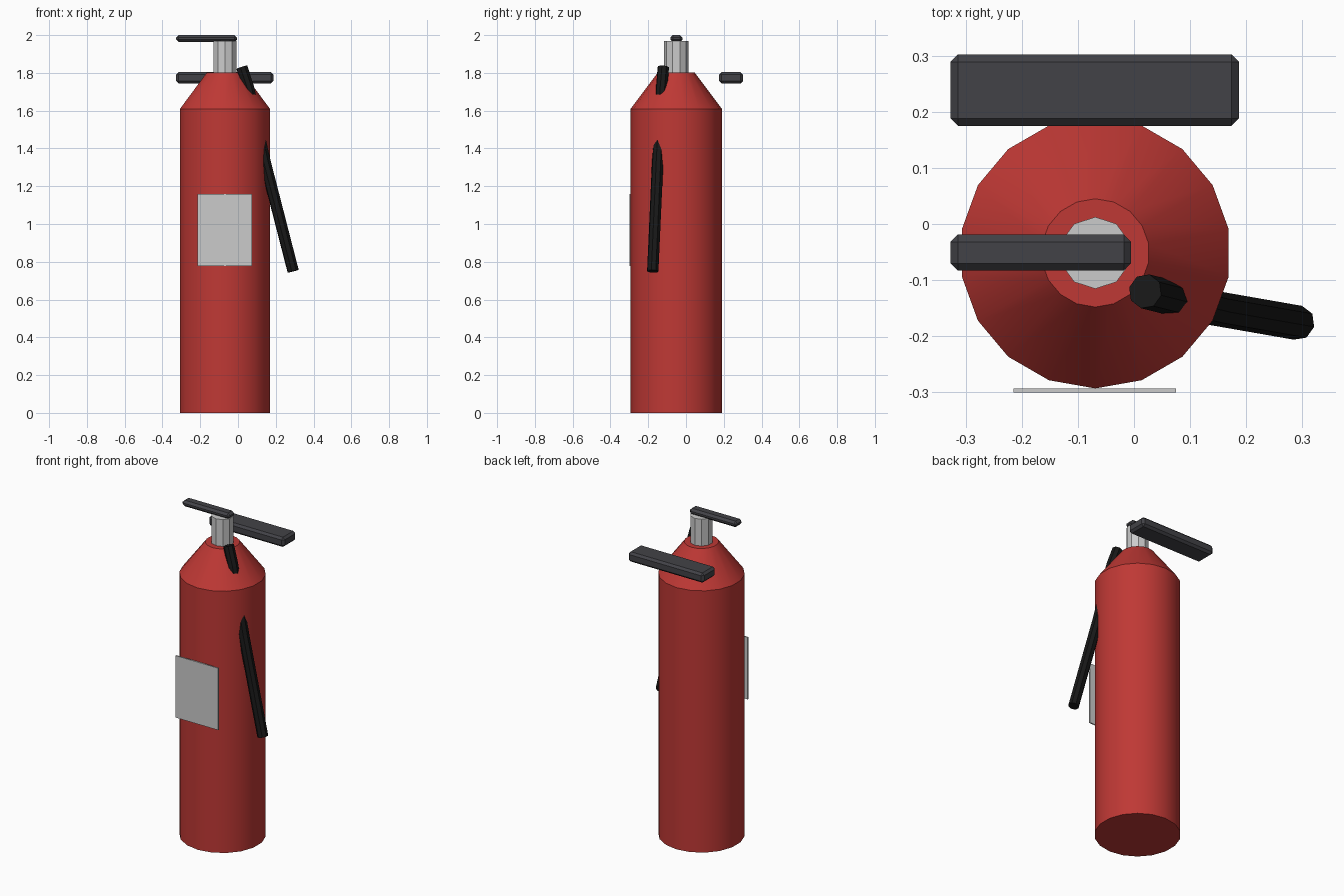
import bpy, bmesh, math

if "Cube" in bpy.data.objects:
    bpy.data.objects.remove(bpy.data.objects["Cube"])


def material(name, rgb):
    m = bpy.data.materials.new(name)
    m.diffuse_color = (*rgb, 1)
    m.use_nodes = True
    m.node_tree.nodes["Principled BSDF"].inputs["Base Color"].default_value = m.diffuse_color
    return m


RED = material("red_paint", (0.52, 0.04, 0.035))
DARK = material("dark_plastic", (0.055, 0.055, 0.063))
BLACK = material("black_rubber", (0.009, 0.009, 0.009))
CX, CY = -0.069, -0.0515    # axis of the bottle


def add_object(name, bm, mat=None):
    bmesh.ops.recalc_face_normals(bm, faces=bm.faces)
    me = bpy.data.meshes.new(name)
    bm.to_mesh(me)
    bm.free()
    ob = bpy.data.objects.new(name, me)
    bpy.context.collection.objects.link(ob)
    if mat:
        me.materials.append(mat)
    return ob


def lathe(name, profile, sides, mat=None):
    """Stack of n-gon rings (radius, z), capped at both ends."""
    bm = bmesh.new()
    rings = []
    for r, z in profile:
        angles = [math.pi / 2 + math.tau * i / sides for i in range(sides)]
        rings.append([bm.verts.new((CX + r * math.cos(a), CY + r * math.sin(a), z))
                      for a in angles])
    for lo, hi in zip(rings, rings[1:]):
        for i in range(sides):
            j = (i + 1) % sides
            bm.faces.new((lo[i], lo[j], hi[j], hi[i]))
    bm.faces.new(rings[0])
    bm.faces.new(rings[-1])
    return add_object(name, bm, mat)


def box(name, lo, hi, mat=None, bevel=0):
    bm = bmesh.new()
    bmesh.ops.create_cube(bm, size=1)
    for v in bm.verts:
        v.co = [(a + b) / 2 + c * (b - a) for a, b, c in zip(lo, hi, v.co)]
    if bevel:
        bmesh.ops.bevel(bm, geom=bm.edges[:], offset=bevel, segments=1,
                        profile=0.5, affect='EDGES')
    return add_object(name, bm, mat)


# bottle with conical shoulder
bottle = lathe("bottle", [(0.2415, 0), (0.2415, 1.61), (0.0965, 1.803)], 18, RED)
bpy.context.view_layer.objects.active = bottle
bottle.select_set(True)
bpy.ops.object.shade_smooth_by_angle(angle=math.radians(30))

# valve neck
lathe("valve_neck", [(0.064, 1.78), (0.064, 1.968)], 10)

# squeeze lever and carrying handle
box("lever", (-0.327, -0.083, 1.963), (-0.005, -0.019, 2.0), DARK, 0.013)
box("carry_handle", (-0.327, 0.175, 1.744), (0.187, 0.302, 1.804), DARK, 0.013)

# front label
box("label", (-0.215, -0.300, 0.777), (0.075, -0.293, 1.158))

# hose: swept tube that dips through the bottle side
path = [(0.02, -0.12, 1.83), (0.056, -0.129, 1.72),
        (0.143, -0.15, 1.33), (0.292, -0.176, 0.75)]
curve = bpy.data.curves.new("hose", 'CURVE')
curve.dimensions = '3D'
curve.bevel_depth = 0.031
curve.bevel_resolution = 2
curve.use_fill_caps = True
spline = curve.splines.new('POLY')
spline.points.add(len(path) - 1)
for p, co in zip(spline.points, path):
    p.co = (*co, 1)
spline.use_smooth = False
curve.materials.append(BLACK)
hose = bpy.data.objects.new("hose", curve)
bpy.context.collection.objects.link(hose)
